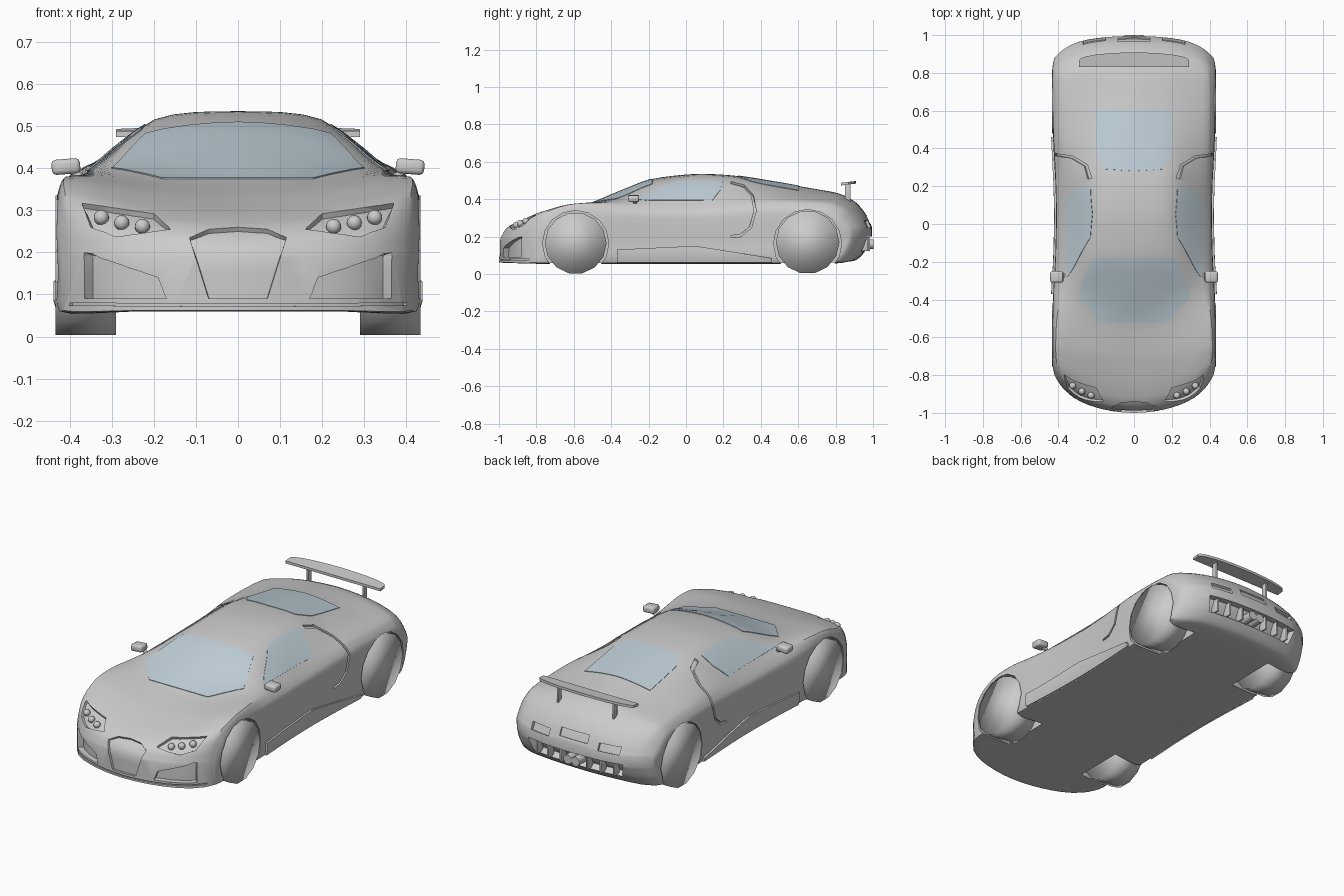
import bpy, bmesh, math
from mathutils import Vector as V, Matrix
from mathutils.bvhtree import BVHTree

if "Cube" in bpy.data.objects:
    bpy.data.objects.remove(bpy.data.objects["Cube"])

def add(name, bm, angle=35, color=None):
    bmesh.ops.recalc_face_normals(bm, faces=bm.faces[:])
    me = bpy.data.meshes.new(name)
    bm.to_mesh(me)
    bm.free()
    ob = bpy.data.objects.new(name, me)
    bpy.context.collection.objects.link(ob)
    if color:
        mat = bpy.data.materials.get("glass") or bpy.data.materials.new("glass")
        mat.diffuse_color = color
        mat.use_nodes = True
        mat.node_tree.nodes["Principled BSDF"].inputs["Base Color"].default_value = mat.diffuse_color
        me.materials.append(mat)
    smooth(ob, angle)
    return ob

def smooth(ob, angle):
    bpy.ops.object.select_all(action='DESELECT')
    ob.select_set(True)
    bpy.context.view_layer.objects.active = ob
    bpy.ops.object.shade_smooth_by_angle(angle=math.radians(angle))

def spline(p, n):
    """Smooth curve through points without overshoot."""
    tan = []
    for i in range(len(p)):
        a = p[i] - p[max(i - 1, 0)]
        b = p[min(i + 1, len(p) - 1)] - p[i]
        if a.length == 0: a = b
        if b.length == 0: b = a
        tan.append((a.normalized() + b.normalized()) * 0.42 * min(a.length, b.length))
    out = []
    for i in range(len(p) - 1):
        for k in range(n):
            t = k / n
            out.append(p[i] * (2*t**3 - 3*t*t + 1) + tan[i] * (t**3 - 2*t*t + t)
                       + p[i+1] * (3*t*t - 2*t**3) + tan[i+1] * (t**3 - t*t))
    return out + [p[-1]]

# Body stations: y, half width, shoulder x z, roof edge x z, centre z, bottom z
STATIONS = [
    (-1.0, .42, .40, .19, .20, .19, .19, .062), (-.975, .425, .40, .25, .20, .24, .235, .06),
    (-.93, .43, .405, .30, .20, .275, .265, .06), (-.85, .43, .41, .335, .20, .305, .295, .06),
    (-.70, .43, .415, .365, .20, .345, .335, .06), (-.52, .43, .41, .38, .22, .375, .375, .06),
    (-.36, .425, .39, .377, .27, .41, .44, .06), (-.18, .415, .38, .37, .23, .478, .508, .06),
    (.05, .41, .375, .37, .20, .515, .535, .06), (.25, .415, .38, .38, .20, .508, .527, .06),
    (.45, .425, .39, .39, .19, .475, .497, .06), (.65, .43, .395, .385, .20, .438, .462, .06),
    (.82, .43, .39, .375, .20, .415, .43, .062), (.91, .43, .385, .34, .20, .37, .382, .075),
    (.965, .425, .375, .29, .20, .308, .315, .13), (.995, .42, .37, .25, .20, .247, .25, .19)]

def bend(x, y):
    t = min(abs(x) / 0.43, 1)
    if y < -0.6:
        return (0.13*t*t + 0.09*t**8) * (-0.6 - y) / 0.4
    if y > 0.7:
        return -(0.05*t*t + 0.08*t**6) * (y - 0.7) / 0.3
    return 0

N = 4
keys = []
for y, w, sx, sz, rx, rz, tz, zb in STATIONS:
    h = sz - zb
    pts = [(-.2, zb), (0, zb), (.24, zb), (w - .006, zb), (w, zb + .35*h),
           (w, zb + .85*h), (sx, sz), (rx, rz), (0, tz), (-rx, rz)]
    keys.append(spline([V((a, y, b)) for a, b in pts], N)[N:-N])
columns = [spline([k[i] for k in keys], 5) for i in range(len(keys[0]))]
bm = bmesh.new()
grid = [[bm.verts.new((max(p.x, 0), p.y + bend(p.x, p.y), p.z)) for p in c] for c in columns]
M, R = len(grid) - 1, len(grid[0])
for i in range(M):
    for j in range(R - 1):
        bm.faces.new((grid[i][j], grid[i+1][j], grid[i+1][j+1], grid[i][j+1]))
for j in (0, R - 1):                     # nose and tail panels
    for i in range(M // 2):
        q = [grid[i][j], grid[i+1][j], grid[M-i-1][j], grid[M-i][j]]
        bm.faces.new(list(dict.fromkeys(q)))
bmesh.ops.mirror(bm, geom=bm.verts[:] + bm.edges[:] + bm.faces[:], matrix=Matrix.Identity(4),
                 merge_dist=1e-4, axis='X')
bmesh.ops.remove_doubles(bm, verts=bm.verts[:], dist=1e-5)
bmesh.ops.recalc_face_normals(bm, faces=bm.faces[:])
tree = BVHTree.FromBMesh(bm)
body = add("body", bm)

VIEWS = {'front': lambda a, b, s: (V((a*s, -2, b)), V((0, 1, 0))),
         'back': lambda a, b, s: (V((a*s, 2, b)), V((0, -1, 0))),
         'side': lambda a, b, s: (V((2*s, a, b)), V((-s, 0, 0))),
         'top': lambda a, b, s: (V((a*s, b, 2)), V((0, 0, -1)))}

def project(view, a, b, s=1):
    o, d = VIEWS[view](a, b, s)
    loc, nor, *_ = tree.ray_cast(o, d)
    if loc is None:
        loc, nor, *_ = tree.find_nearest(o + d * 1.3)
    return loc, (nor if nor.dot(d) < 0 else -nor)

def panel(name, polys, view, top, depth, sides=(1, -1), **kw):
    """Outline projected on the body as a solid plate from +top to -depth."""
    flat, bm = bmesh.new(), bmesh.new()
    for poly in polys:
        flat.faces.new([flat.verts.new((a, b, 0)) for a, b in poly])
    bmesh.ops.remove_doubles(flat, verts=flat.verts[:], dist=1e-5)
    for axis in (0, 1):
        vals = [v.co[axis] for v in flat.verts]
        k = math.floor(min(vals) / .03)
        while k * .03 < max(vals):
            co, no = V((0, 0, 0)), V((0, 0, 0))
            co[axis], no[axis] = k * .03 + .0013, 1
            bmesh.ops.bisect_plane(flat, geom=flat.verts[:] + flat.edges[:] + flat.faces[:],
                                   dist=1e-5, plane_co=co, plane_no=no)
            k += 1
    for s in sides:
        up, low = {}, {}
        for v in flat.verts:
            loc, nor = project(view, v.co.x, v.co.y, s)
            up[v], low[v] = bm.verts.new(loc + nor * top), bm.verts.new(loc - nor * depth)
        for f in flat.faces:
            bm.faces.new([up[v] for v in f.verts])
            bm.faces.new([low[v] for v in reversed(f.verts)])
        for e in flat.edges:
            if e.is_boundary:
                a, b = e.verts
                bm.faces.new((up[a], up[b], low[b], low[a]))
    flat.free()
    return add(name, bm, **kw)

def cut(cutter):
    cutter.hide_render = True
    mod = body.modifiers.new("cut", 'BOOLEAN')
    mod.operation, mod.solver, mod.object = 'DIFFERENCE', 'EXACT', cutter
    bpy.context.view_layer.objects.active = body
    bpy.ops.object.modifier_apply(modifier=mod.name)
    bpy.data.objects.remove(cutter)

def strip(pts, w):
    p = [V(q) for q in pts]
    n = []
    for i in range(len(p)):
        d = (p[min(i+1, len(p)-1)] - p[max(i-1, 0)]).normalized()
        n.append(V((-d.y, d.x)) * w / 2)
    return [[p[i]+n[i], p[i+1]+n[i+1], p[i+1]-n[i+1], p[i]-n[i]] for i in range(len(p)-1)]

def cylinder(name, x, y, z, r, width, sides, angle):
    bm = bmesh.new()
    bmesh.ops.create_cone(bm, cap_ends=True, segments=sides, radius1=r, radius2=r, depth=width,
                          matrix=Matrix.Translation((x, y, z)) @ Matrix.Rotation(math.pi/2, 4, 'Y'))
    return add(name, bm, angle)

def box(name, loc, size, bevel=0.004, rot=0):
    bm = bmesh.new()
    bmesh.ops.create_cube(bm, size=1, matrix=Matrix.Translation(loc) @ Matrix.Rotation(rot, 4, 'Y')
                          @ Matrix.Diagonal((*size, 1)))
    bmesh.ops.bevel(bm, geom=bm.edges[:], offset=bevel, segments=2, affect='EDGES', profile=0.5)
    return add(name, bm, 50)

# Wheels and wheel arches
for s in (1, -1):
    for part, y, r in (("front", -.59, .165), ("rear", .65, .17)):
        cut(cylinder("arch_cutter", s*.42, y, .163, r + .012, .34, 16, 30))
        cylinder(part + "_wheel", s*.362, y, r, r, .143, 14, 180)

# Recesses: nose openings, grille, headlights, door line, tail openings
cut(panel("intake", [[(.17, .09), (.365, .09), (.365, .2), (.19, .14)]], 'front', .03, .03))
cut(panel("grille", [[(-.115, .235), (-.07, .255), (0, .26), (.07, .255), (.115, .235), (.07, .09),
                      (-.07, .09)]], 'front', .02, .012, sides=(1,)))
cut(panel("lamp", [[(.16, .255), (.29, .237), (.35, .26), (.37, .317), (.2, .292)]], 'front', .02, .014))
cut(panel("lip", strip([(-.4, .077), (0, .074), (.4, .077)], .006), 'front', .02, .008, sides=(1,)))
cut(panel("door_line", strip([(.24, .49), (.31, .47), (.355, .42), (.37, .34), (.345, .25), (.29, .205),
                              (.24, .2)], .012), 'side', .02, .012))
cut(panel("tail_lamp", [[(.15, .25), (.27, .25), (.27, .287), (.15, .287)]], 'back', .02, .014))
cut(panel("plate", [[(-.085, .27), (.085, .27), (.085, .31), (-.085, .31)]], 'back', .02, .008, sides=(1,)))
cut(panel("diffuser", [[(-.27, .12), (.27, .12), (.29, .2), (-.29, .2)]], 'back', .03, .035, sides=(1,)))
smooth(body, 32)

# Glass
GLASS = (.52, .62, .68, 1)
panel("windscreen", [[(-.18, -.52), (.18, -.52), (.3, -.38), (.22, -.18), (-.22, -.18), (-.3, -.38)]],
      'top', .003, .004, sides=(1,), color=GLASS)
panel("rear_window", [[(-.2, .6), (.2, .6), (.195, .36), (.15, .29), (0, .28), (-.15, .29), (-.195, .36)]],
      'top', .003, .004, sides=(1,), color=GLASS)
panel("side_windows", [[(-.28, .395), (.14, .392), (.185, .45), (.195, .495), (.05, .503), (-.07, .49)]],
      'side', .003, .004, color=GLASS)

# Sills along the doors
panel("side_skirts", [[(-.37, .065), (.46, .065), (.46, .085), (.05, .15), (-.37, .13)]], 'side', .011, .01)

# Headlamp bulbs
for s in (1, -1):
    for x, z in ((.228, .268), (.278, .276), (.328, .288)):
        loc, nor = project('front', x, z, s)
        bm = bmesh.new()
        bmesh.ops.create_uvsphere(bm, u_segments=16, v_segments=10, radius=.018,
                                  matrix=Matrix.Translation(loc - nor * .008))
        add("headlamp_bulb", bm, 180)

# Door mirrors, rear wing posts, tail fins
for s in (1, -1):
    box("mirror_pod", (s*.409, -.28, .404), (.068, .06, .036), .01, s*.08)
    box("mirror_arm", (s*.375, -.272, .383), (.055, .022, .012), .003, -s*.4)
    box("wing_post", (s*.17, .865, .435), (.012, .03, .095), .003)
    for x in (.08, .16, .235):
        y = project('back', x, .16)[0].y
        box("diffuser_fin", (s*x, y - .02, .16), (.01, .05, .075), .002)
loc, nor = project('back', 0, .16)
for s in (1, -1):
    bm = bmesh.new()
    bmesh.ops.create_cone(bm, cap_ends=True, segments=16, radius1=.025, radius2=.025, depth=.07,
                          matrix=Matrix.Translation((s*.024, loc.y - .015, .16)) @ Matrix.Rotation(math.pi/2, 4, 'X'))
    add("exhaust_pipe", bm)

# Rear wing with a bowed trailing edge
bm = bmesh.new()
rim = [(-.29, .83), (.29, .83)] + [(.29 * math.cos(a), .868 + .04 * math.sin(a))
                                   for a in [math.pi * k / 12 for k in range(13)]]
f = bm.faces.new([bm.verts.new((x, y, .474 + (y - .83) * .12)) for x, y in rim])
ext = bmesh.ops.extrude_face_region(bm, geom=[f], use_keep_orig=True)
bmesh.ops.translate(bm, vec=(0, 0, .014), verts=[v for v in ext['geom'] if isinstance(v, bmesh.types.BMVert)])
add("rear_wing", bm)
